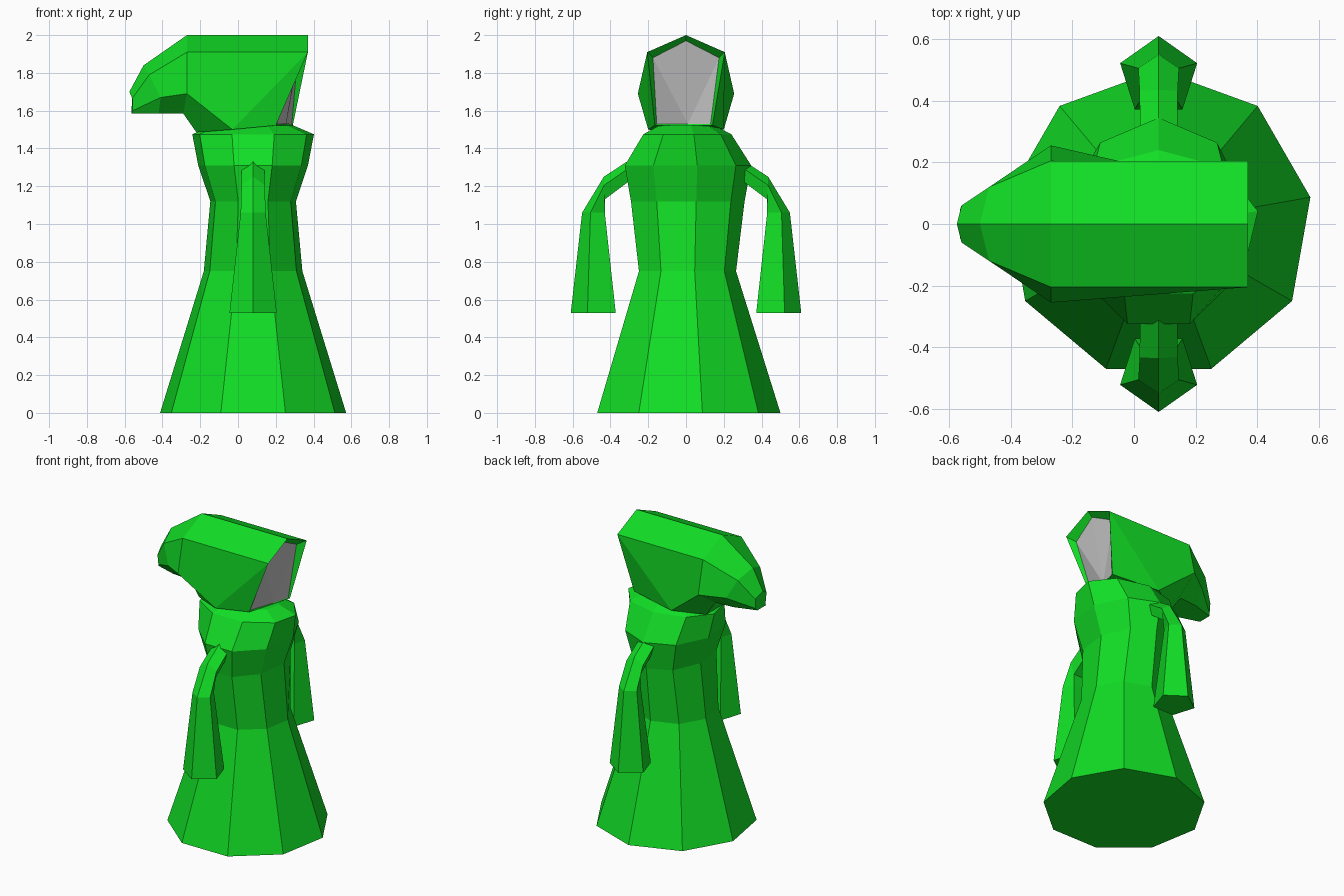
import bpy, bmesh, math

if "Cube" in bpy.data.objects:
    bpy.data.objects.remove(bpy.data.objects["Cube"])


def material(name, rgb):
    m = bpy.data.materials.new(name)
    m.diffuse_color = (*rgb, 1)
    m.use_nodes = True
    m.node_tree.nodes["Principled BSDF"].inputs["Base Color"].default_value = m.diffuse_color
    return m


GREEN = material("robe green", (0.006, 0.73, 0.019))
GREY = material("face grey", (0.55, 0.55, 0.55))
CX = 0.08  # robe axis


def finish(name, bm, mats):
    bmesh.ops.recalc_face_normals(bm, faces=bm.faces[:])
    me = bpy.data.meshes.new(name)
    bm.to_mesh(me)
    bm.free()
    for m in mats:
        me.materials.append(m)
    ob = bpy.data.objects.new(name, me)
    bpy.context.collection.objects.link(ob)
    return ob


def bridge(bm, a, b):
    n = len(a)
    for i in range(n):
        j = (i + 1) % n
        bm.faces.new((a[i], a[j], b[j], b[i]))


def loft(name, rings):
    bm = bmesh.new()
    loops = [[bm.verts.new(p) for p in r] for r in rings]
    for a, b in zip(loops, loops[1:]):
        bridge(bm, a, b)
    bm.faces.new(loops[0])
    bm.faces.new(loops[-1])
    return finish(name, bm, [GREEN])


# Nine-sided robe: height, x radius, y radius
PROFILE = [(0, .5, .5), (.75, .265, .265), (1.12, .23, .31),
           (1.31, .295, .345), (1.475, .327, .24), (1.522, .215, .15)]
ANGLES = [math.radians(10 + 40 * k) for k in range(9)]
loft("robe", [[(CX + rx * math.cos(a), ry * math.sin(a), z) for a in ANGLES]
              for z, rx, ry in PROFILE])

# Pentagonal sleeves: half width, outer (y, z), inner (y, z)
SLEEVE = [(.06, (.29, 1.345), (.29, 1.235)), (.062, (.435, 1.25), (.43, 1.13)),
          (.066, (.55, 1.06), (.43, 1.06)), (.125, (.61, .53), (.372, .53))]


def sleeve_ring(w, outer, inner, side):
    ring = []
    for dx, t in ((0, 0), (1, .37), (.62, 1), (-.62, 1), (-1, .37)):
        y = outer[0] + (inner[0] - outer[0]) * t
        z = outer[1] + (inner[1] - outer[1]) * t
        ring.append((CX + dx * w, side * y, z))
    return ring


for side, label in ((-1, "front"), (1, "back")):
    loft(label + "_sleeve", [sleeve_ring(*s, side) for s in SLEEVE])

# Hood: half sections as top, side, lower side, underside
HOOD = [
    [(-.575, 0, 1.70), (-.56, .06, 1.665), (-.557, .055, 1.60), (-.565, .045, 1.585)],
    [(-.50, 0, 1.84), (-.47, .12, 1.79), (-.41, .16, 1.67), (-.42, .09, 1.585)],
    [(-.27, 0, 2.0), (-.27, .205, 1.91), (-.27, .255, 1.69), (-.29, .10, 1.585)],
    [(.37, 0, 2.0), (.37, .205, 1.91), (-.03, .20, 1.50), (-.22, .10, 1.485)],
]
bm = bmesh.new()


def full(half):
    pts = half + [(x, -y, z) for x, y, z in reversed(half[1:])]
    return [bm.verts.new(p) for p in pts]


loops = [full(h) for h in HOOD]
for a, b in zip(loops, loops[1:]):
    bridge(bm, a, b)
bm.faces.new(loops[0])
top, side_l, low_l, bot_l, bot_r, low_r, side_r = loops[-1]
chin_l = bm.verts.new((.29, .14, 1.522))
chin_r = bm.verts.new((.20, -.165, 1.522))
bm.faces.new((side_l, chin_l, low_l))
bm.faces.new((side_r, low_r, chin_r))
bm.faces.new((low_l, chin_l, chin_r, low_r))
bm.faces.new((low_l, low_r, bot_r, bot_l))

# Hood lining and recessed grey face
rim = [top, side_l, chin_l, chin_r, side_r]
inner = [bm.verts.new(p) for p in ((.335, 0, 1.97), (.315, .175, 1.88), (.285, .13, 1.53),
                                   (.20, -.155, 1.53), (.315, -.175, 1.88))]
bridge(bm, rim, inner)
chin = bm.verts.new((.255, .01, 1.53))
fan = [inner[3], inner[4], inner[0], inner[1], inner[2]]
for a, b in zip(fan, fan[1:]):
    bm.faces.new((chin, a, b)).material_index = 1
bm.faces.new((chin, inner[2], inner[3]))
finish("hood", bm, [GREEN, GREY])
